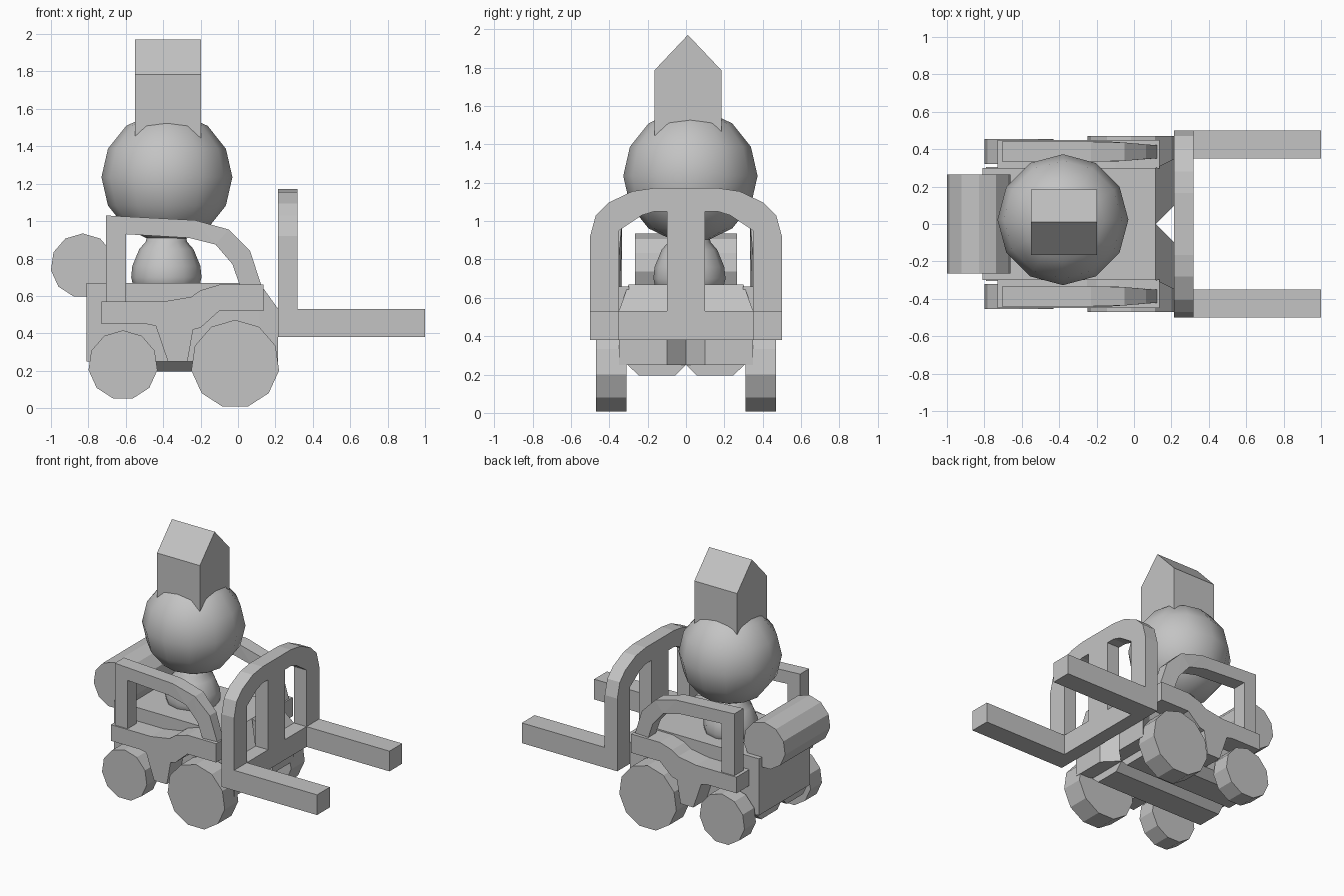
import bpy, bmesh, math
from mathutils import Vector

if "Cube" in bpy.data.objects:
    bpy.data.objects.remove(bpy.data.objects["Cube"])

grey = bpy.data.materials.new("plain_grey")
grey.diffuse_color = (0.55, 0.55, 0.55, 1)
grey.use_nodes = True
grey.node_tree.nodes["Principled BSDF"].inputs["Base Color"].default_value = grey.diffuse_color


def finish(name, bm, smooth=False):
    bmesh.ops.recalc_face_normals(bm, faces=bm.faces)
    me = bpy.data.meshes.new(name)
    bm.to_mesh(me)
    bm.free()
    me.materials.append(grey)
    for p in me.polygons:
        p.use_smooth = smooth
    ob = bpy.data.objects.new(name, me)
    bpy.context.collection.objects.link(ob)
    return ob


def prism(name, pts, axis, a, b, tweak=None):
    """Extrude a 2D outline along an axis: x takes (y,z), y takes (x,z), z takes (x,y)."""
    place = {'x': lambda p, q, t: (t, p, q),
             'y': lambda p, q, t: (p, t, q),
             'z': lambda p, q, t: (p, q, t)}[axis]
    bm = bmesh.new()
    lo = [bm.verts.new(place(p, q, a)) for p, q in pts]
    hi = [bm.verts.new(place(p, q, b)) for p, q in pts]
    caps = [bm.faces.new(lo), bm.faces.new(hi)]
    for i in range(len(pts)):
        j = (i + 1) % len(pts)
        bm.faces.new((lo[i], lo[j], hi[j], hi[i]))
    bmesh.ops.recalc_face_normals(bm, faces=bm.faces)
    bmesh.ops.triangulate(bm, faces=[f for f in caps if len(f.verts) > 4])
    if tweak:
        for v in bm.verts:
            tweak(v.co)
    return finish(name, bm)


def box(name, x0, x1, y0, y1, z0, z1):
    return prism(name, [(x0, y0), (x1, y0), (x1, y1), (x0, y1)], 'z', z0, z1)


def disc(cx, cz, r, n=11):
    return [(cx + r * math.sin(2 * math.pi * i / n),
             cz + r * math.cos(2 * math.pi * i / n)) for i in range(n)]


def lathe(name, cx, cy, profile, n=12):
    bm = bmesh.new()
    rings = [[bm.verts.new((cx + r * math.cos(2 * math.pi * i / n),
                            cy + r * math.sin(2 * math.pi * i / n), z))
              for i in range(n)] for r, z in profile]
    for k in range(len(rings) - 1):
        for i in range(n):
            j = (i + 1) % n
            bm.faces.new((rings[k][i], rings[k][j], rings[k + 1][j], rings[k + 1][i]))
    bm.faces.new(rings[0])
    bm.faces.new(rings[-1])
    bmesh.ops.remove_doubles(bm, verts=bm.verts, dist=1e-5)
    return finish(name, bm, True)


# Chassis: flared nose with a notch, sloped down towards the front
def slope_nose(c):
    if c.z > 0.6:
        if c.x > 0.2:
            c.z = 0.53


nose = [(-0.81, -0.3), (0.115, -0.3), (0.215, -0.35), (0.215, -0.1), (0.115, 0),
        (0.215, 0.1), (0.215, 0.35), (0.115, 0.3), (-0.81, 0.3)]
prism("chassis", nose, 'z', 0.25, 0.67, slope_nose)

# Rear gas tank
prism("rear_tank", disc(-0.83, 0.762, 0.172), 'y', -0.265, 0.265)

fender = [(-0.73, 0.57), (-0.4, 0.57), (-0.25, 0.595), (-0.2, 0.63), (-0.1, 0.66),
          (0.135, 0.66), (0.135, 0.52), (-0.1, 0.52), (-0.2, 0.43), (-0.24, 0.42),
          (-0.27, 0.25), (-0.375, 0.25), (-0.44, 0.44), (-0.49, 0.45), (-0.73, 0.45)]
cage = [(-0.705, 0.57), (-0.705, 1.03), (-0.23, 1.005), (-0.05, 0.955), (0.065, 0.84),
        (0.125, 0.655), (0.01, 0.655), (-0.03, 0.77), (-0.12, 0.875), (-0.26, 0.91),
        (-0.6, 0.93), (-0.6, 0.57)]


# Cab frame narrows towards the front
def narrow(c):
    if c.x > -0.1:
        t = min(1, (c.x + 0.1) / 0.21)
        mid = math.copysign(0.386, c.y)
        c.y = mid + (c.y - mid) * (1 - 0.35 * t)


for s, side in ((-1, "right"), (1, "left")):
    prism(side + "_front_wheel", disc(-0.015, 0.235, 0.237), 'y', s * 0.31, s * 0.47)
    prism(side + "_rear_wheel", disc(-0.615, 0.23, 0.186), 'y', s * 0.32, s * 0.455)
    prism(side + "_fender", fender, 'y', s * 0.298, s * 0.45)
    prism(side + "_cab_frame", cage, 'y', s * 0.333, s * 0.44, narrow)
    # Underside skids
    prism(side + "_skid", [(s * 0.002, 0.25), (s * 0.055, 0.195), (s * 0.245, 0.195),
                           (s * 0.305, 0.25)], 'x', -0.79, 0.11)
    # Lifting forks
    box(side + "_fork", 0.315, 1.0, s * 0.35, s * 0.5, 0.38, 0.53)

# Mast: rounded arch, cross bar and centre post
outer = [(0.5, 0.53), (0.5, 0.92), (0.47, 1.03), (0.405, 1.095), (0.28, 1.155), (0.165, 1.172)]
inner = [(0.35, 0.53), (0.35, 0.95), (0.23, 1.03), (0.165, 1.05)]
arch = outer + [(-y, z) for y, z in reversed(outer)] \
    + [(-y, z) for y, z in inner] + list(reversed(inner))
prism("mast_arch", arch, 'x', 0.215, 0.318)
box("mast_cross_bar", 0.215, 0.318, -0.5, 0.5, 0.38, 0.53)
box("mast_post", 0.215, 0.318, -0.1, 0.1, 0.53, 1.05)

# Driver: tapered torso, round head and peaked block hat
lathe("driver_torso", -0.383, 0.018, [(0.17, 0.62), (0.188, 0.7), (0.182, 0.76),
                                      (0.145, 0.85), (0.11, 0.89), (0.1, 0.94)])
R, N = 0.35, 7
ball = [(0, 1.235 - R)] + [(R * math.cos(a), 1.235 + R * math.sin(a))
                           for a in (math.pi * (k + 0.5) / N - math.pi / 2 for k in range(N))] \
    + [(0, 1.235 + R)]
lathe("driver_head", -0.38, 0.023, ball)
prism("driver_hat", [(-0.165, 1.4), (0.185, 1.4), (0.185, 1.785), (0.01, 1.97),
                     (-0.165, 1.785)], 'x', -0.55, -0.198)
